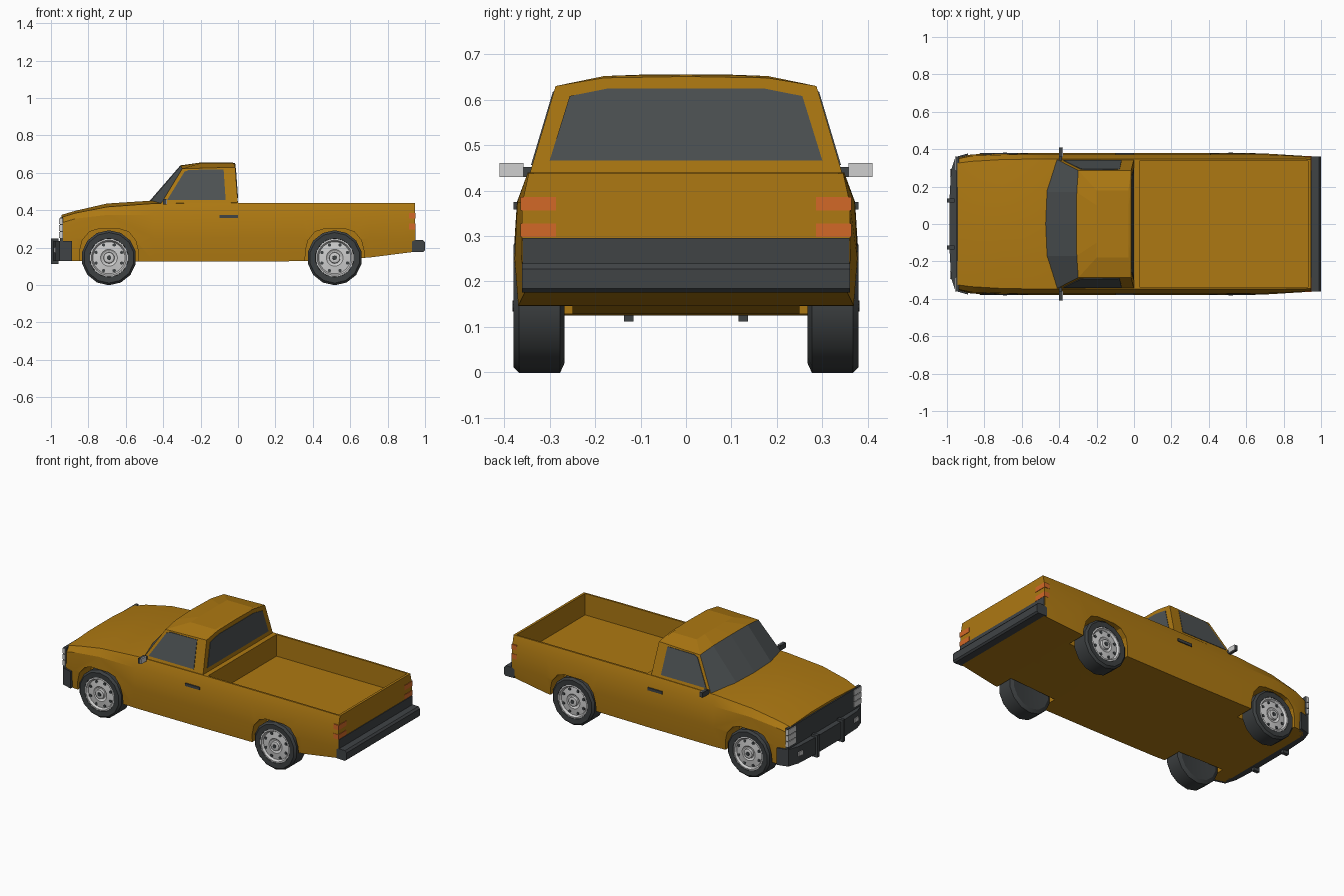
import bpy, bmesh, math
from mathutils import Vector

if "Cube" in bpy.data.objects:
    bpy.data.objects.remove(bpy.data.objects["Cube"])


def colour(name, r, g, b):
    m = bpy.data.materials.new(name)
    m.diffuse_color = (r, g, b, 1)
    m.use_nodes = True
    m.node_tree.nodes["Principled BSDF"].inputs["Base Color"].default_value = m.diffuse_color
    return m


PAINT = colour("ochre paint", 0.42, 0.19, 0.006)
GLASS = colour("dark glass", 0.075, 0.085, 0.088)
TRIM = colour("dark trim", 0.05, 0.056, 0.06)
RUBBER = colour("tyre rubber", 0.045, 0.05, 0.052)
SILVER = colour("light silver", 0.62, 0.62, 0.62)
ORANGE = colour("orange lamp", 0.65, 0.14, 0.02)


def loft(name, rings, *mats):
    """Closed rings joined by quads and capped at both ends."""
    bm = bmesh.new()
    vs = [[bm.verts.new(p) for p in r] for r in rings]
    n = len(rings[0])
    for a, b in zip(vs, vs[1:]):
        for i in range(n):
            j = (i + 1) % n
            bm.faces.new((a[i], a[j], b[j], b[i]))
    bm.faces.new(vs[0])
    bm.faces.new(vs[-1])
    bmesh.ops.recalc_face_normals(bm, faces=bm.faces)
    me = bpy.data.meshes.new(name)
    bm.to_mesh(me)
    bm.free()
    for m in mats:
        me.materials.append(m)
    ob = bpy.data.objects.new(name, me)
    bpy.context.collection.objects.link(ob)
    return ob


def prism(name, pts, axis, a, b, mat):
    put = {"x": lambda u, v, t: (t, u, v), "y": lambda u, v, t: (u, t, v),
           "z": lambda u, v, t: (u, v, t)}[axis]
    return loft(name, [[put(u, v, t) for u, v in pts] for t in (a, b)], mat)


def box(name, x0, x1, y0, y1, z0, z1, mat):
    return prism(name, [(x0, y0), (x1, y0), (x1, y1), (x0, y1)], "z", z0, z1, mat)


def mirrored(half):
    """Half ring whose first and last points lie on y = 0."""
    return half + [(x, -y, z) for x, y, z in half[-2:0:-1]]


def smooth(ob, deg):
    bpy.ops.object.select_all(action="DESELECT")
    ob.select_set(True)
    bpy.context.view_layer.objects.active = ob
    bpy.ops.object.shade_smooth_by_angle(angle=math.radians(deg))


def cut(ob, cutter):
    bpy.context.view_layer.objects.active = ob
    mod = ob.modifiers.new("cut", "BOOLEAN")
    mod.operation, mod.solver, mod.object = "DIFFERENCE", "EXACT", cutter
    bpy.ops.object.modifier_apply(modifier=mod.name)
    bpy.data.objects.remove(cutter)


# Lower body: x, bottom, widest, shoulder, top edge width, edge height, centre height
stations = [(-.945, .13, .352, .348, .325, .362, .375),
            (-.87, .13, .372, .364, .335, .385, .397),
            (-.70, .13, .378, .370, .345, .418, .436),
            (-.45, .125, .38, .372, .348, .436, .452),
            (0, .125, .38, .372, .348, .44, .44),
            (.35, .128, .38, .372, .348, .44, .44),
            (.70, .147, .377, .371, .348, .44, .44),
            (.945, .178, .362, .360, .346, .438, .438)]
rings = []
for x, zb, w, ws, wt, ze, zc in stations:
    rings.append(mirrored([(x, 0, zb), (x, w - .008, zb), (x, w, .25),
                           (x, ws, min(.375, ze - .03)), (x, wt, ze),
                           (x, .12 + .05 * min(1, (x + .945) / .5), zc), (x, 0, zc)]))
body = loft("body", rings, PAINT)
cut(body, box("bed_cutter", .03, .93, -.336, .336, .305, .6, PAINT))

# Wheel arches
WHEELS = (-.69, .517)
arch = [(-.16, 0), (-.157, .18), (-.142, .24), (-.105, .285), (-.06, .299),
        (.06, .299), (.105, .285), (.142, .24), (.157, .18), (.16, 0)]
for wx in WHEELS:
    for s in (-1, 1):
        cut(body, prism("arch_cutter", [(wx + u, v) for u, v in arch],
                        "y", s * .25, s * .5, PAINT))
smooth(body, 20)

# Cab with windscreen on its forward faces
cab = loft("cab", [
    mirrored([(-.49, 0, .43), (-.483, .17, .43), (-.415, .346, .43),
              (0, .346, .43), (0, .18, .43), (0, 0, .43)]),
    mirrored([(-.308, 0, .64), (-.306, .17, .637), (-.298, .287, .622),
              (-.015, .287, .630), (-.015, .18, .648), (-.015, 0, .651)]),
    mirrored([(-.20, 0, .655), (-.20, .10, .655), (-.20, .18, .652),
              (-.03, .18, .652), (-.03, .10, .654), (-.03, 0, .655)])], PAINT, GLASS)
for f in cab.data.polygons:
    if f.normal.x < -.4:
        f.material_index = 1


# Side and rear windows as thin plates on the sloping cab walls
def side_y(z):
    return .346 - (z - .43) * .059 / .197


for s, side in ((-1, "right"), (1, "left")):
    pts = [(-.378, .456), (-.286, .606), (-.262, .616), (-.077, .618), (-.066, .456)]
    loft("side_window_" + side, [[(x, s * (side_y(z) + d), z) for x, z in pts]
                                 for d in (-.004, .003)], GLASS)
back = [(.30, .466), (.256, .608), (.17, .625)]
back += [(-y, z) for y, z in reversed(back)]
loft("rear_window", [[(-(z - .43) * .015 / .21 + d, y, z) for y, z in back]
                     for d in (-.004, .003)], GLASS)

# Front bumper, curved in plan
outer = [(-.986, .14), (-.978, .29), (-.955, .358), (-.888, .377)]
inner = [(-.888, .35), (-.93, .33)]
half = outer + inner
plan = half + [(x, -y) for x, y in reversed(half)]
prism("front_bumper", plan, "z", .13, .235, TRIM)

# Grille, rear panel and rear bumper
box("grille", -.953, -.935, -.358, .358, .235, .362, TRIM)
box("tail_panel", .94, .949, -.36, .36, .23, .296, TRIM)
prism("rear_bumper", [(.93, .178), (.99, .176), (1.0, .185), (1.0, .228), (.99, .24), (.93, .24)],
      "y", -.361, .361, TRIM)

for s, side in ((-1, "right"), (1, "left")):
    def sbox(name, x0, x1, y0, y1, z0, z1, mat):
        return box(name + "_" + side, x0, x1, s * y0, s * y1, z0, z1, mat)

    sbox("bumper_guard", -1.0, -.96, .115, .136, .112, .25, TRIM)
    sbox("bumper_lamp", -.984, -.974, .255, .295, .175, .2, SILVER)
    for i in range(3):
        z = .252 + i * .037
        sbox("headlight_%d" % i, -.957, -.938, .285, .361, z, z + .031, SILVER)
    # Tail lamps wrap round the rear corners
    for i, (z0, z1) in enumerate(((.298, .328), (.356, .386))):
        sbox("tail_lamp_%d" % i, .94, .948, .286, .363, z0, z1, ORANGE)
        sbox("tail_lamp_side_%d" % i, .913, .948, .355, .364, z0, z1, ORANGE)
    sbox("door_handle", -.1, 0, .368, .379, .358, .375, TRIM)
    sbox("mirror_arm", -.402, -.384, .335, .365, .43, .452, TRIM)
    sbox("mirror_housing", -.402, -.384, .357, .41, .43, .461, TRIM)
    sbox("mirror_glass", -.384, -.379, .357, .41, .43, .461, SILVER)


# Wheels turned from (radius, offset) profiles
def turned(name, profile, x, y, s, z, n, mat):
    rings = [[(x + r * math.cos((i + .5) * math.tau / n), y + s * d,
               z + r * math.sin((i + .5) * math.tau / n)) for i in range(n)]
             for r, d in profile]
    return loft(name, rings, mat)


for wx, end in zip(WHEELS, ("front", "rear")):
    for s, side in ((-1, "right"), (1, "left")):
        tag = end + "_" + side
        y, z = s * .323, .146
        tyre = turned("tyre_" + tag, [(.06, -.05), (.125, -.056), (.147, -.046), (.147, .044),
                                      (.135, .056), (.104, .054), (.098, .03)],
                      wx, y, s, z, 14, RUBBER)
        smooth(tyre, 30)
        turned("rim_" + tag, [(.102, .025), (.102, .053), (.094, .054), (.086, .041), (.045, .046),
                              (.036, .04), (.03, .04), (.028, .054), (.018, .056)],
               wx, y, s, z, 20, SILVER)
        turned("hub_cap_" + tag, [(.013, .05), (.012, .059)], wx, y, s, z, 10, TRIM)
        for i in range(8):
            a = (i + .5) * math.tau / 8
            turned("rim_hole_%d_%s" % (i, tag), [(.0095, .038), (.0095, .046)],
                   wx + .074 * math.cos(a), y, s, z + .074 * math.sin(a), 6, TRIM)
